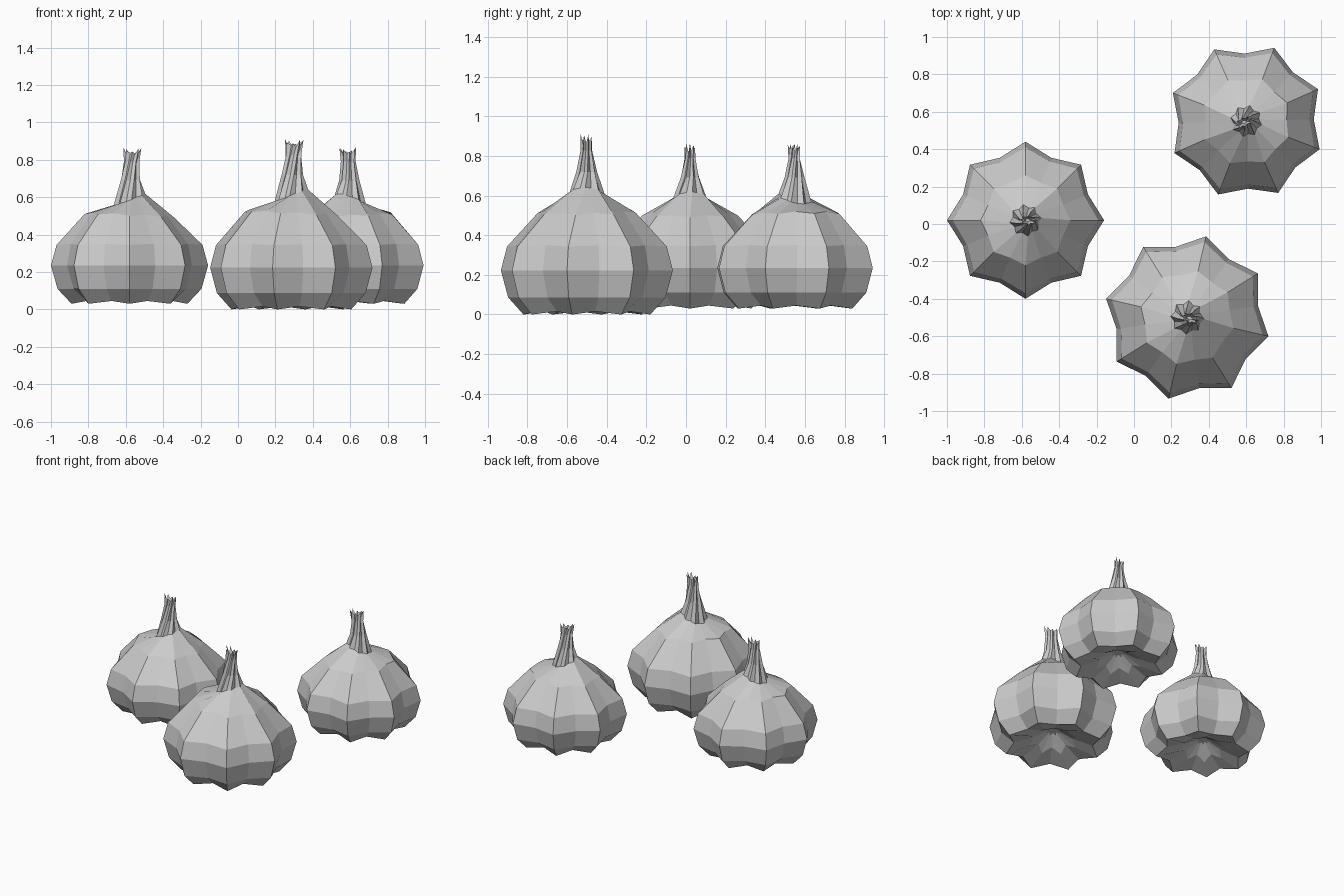
import bpy, bmesh
from math import sin, cos, pi, radians

cube = bpy.data.objects.get("Cube")
if cube:
    bpy.data.objects.remove(cube)

mat = bpy.data.materials.new("pale grey")
mat.use_nodes = True
grey = (0.6, 0.6, 0.6, 1)
mat.diffuse_color = grey
mat.node_tree.nodes["Principled BSDF"].inputs["Base Color"].default_value = grey

LOBES = 8
SIDES = LOBES * 2

# Rings: ridge radius, height, groove ratio, groove lift, side tilt, twist, y squash
RINGS = [
    (0.05, 0.13, 0.60, 0.01, 0, 0, 1),       # root hollow
    (0.16, 0.06, 0.75, 0.03, 0, 0, 1),
    (0.31, 0.03, 0.80, 0.015, 0, 0, 1),      # foot
    (0.385, 0.11, 0.84, 0, 0, 0, 1),
    (0.42, 0.235, 0.86, 0, 0, 0, 1),         # widest
    (0.39, 0.345, 0.87, 0.005, 0, 0, 1),
    (0.24, 0.50, 0.90, 0.01, 0.01, 0, 1),    # shoulder
    (0.085, 0.588, 0.80, 0, -0.03, 8, 1),    # neck base
    (0.055, 0.69, 0.75, 0, 0, 20, 0.9),
    (0.042, 0.79, 0.70, 0, 0, 35, 0.65),
    (0.048, 0.855, 0.65, -0.03, 0, 45, 0.55),  # ragged tip
    (0.015, 0.80, 0.70, 0, 0, 45, 0.6),      # inside of tip
]


def ring_verts(bm, r, z, groove, lift, tilt, twist, squash):
    verts = []
    for i in range(SIDES):
        a = 2 * pi * i / SIDES
        odd = i % 2
        rad = r * (groove if odd else 1)
        b = a + radians(twist)
        lean = 0.015 * max(0, z - 0.6) / 0.25
        ragged = 0.012 * sin(i * 2.3) if z > 0.82 else 0
        verts.append(bm.verts.new((rad * cos(b) + lean, rad * sin(b) * squash,
                                   z + odd * lift - tilt * cos(a) + ragged)))
    return verts


def make_bulb(name, x, y, z, turn, scale_xy, scale_z):
    bm = bmesh.new()
    rings = [ring_verts(bm, *ring) for ring in RINGS]
    for low, high in zip(rings, rings[1:]):
        for i in range(SIDES):
            j = (i + 1) % SIDES
            bm.faces.new((low[i], low[j], high[j], high[i]))
    bm.faces.new(rings[0][::-1])
    bm.faces.new(rings[-1])
    bmesh.ops.recalc_face_normals(bm, faces=bm.faces)
    mesh = bpy.data.meshes.new(name)
    bm.to_mesh(mesh)
    bm.free()
    mesh.materials.append(mat)
    obj = bpy.data.objects.new(name, mesh)
    obj.location = (x, y, z)
    obj.rotation_euler.z = radians(turn)
    obj.scale = (scale_xy, scale_xy, scale_z)
    bpy.context.collection.objects.link(obj)


make_bulb("right_garlic_bulb", -0.58, 0.02, 0, 0, 1, 1)
make_bulb("front_garlic_bulb", 0.285, -0.50, -0.033, -13, 1.06, 1.09)
make_bulb("back_garlic_bulb", 0.60, 0.55, 0, 204, 1, 1)
